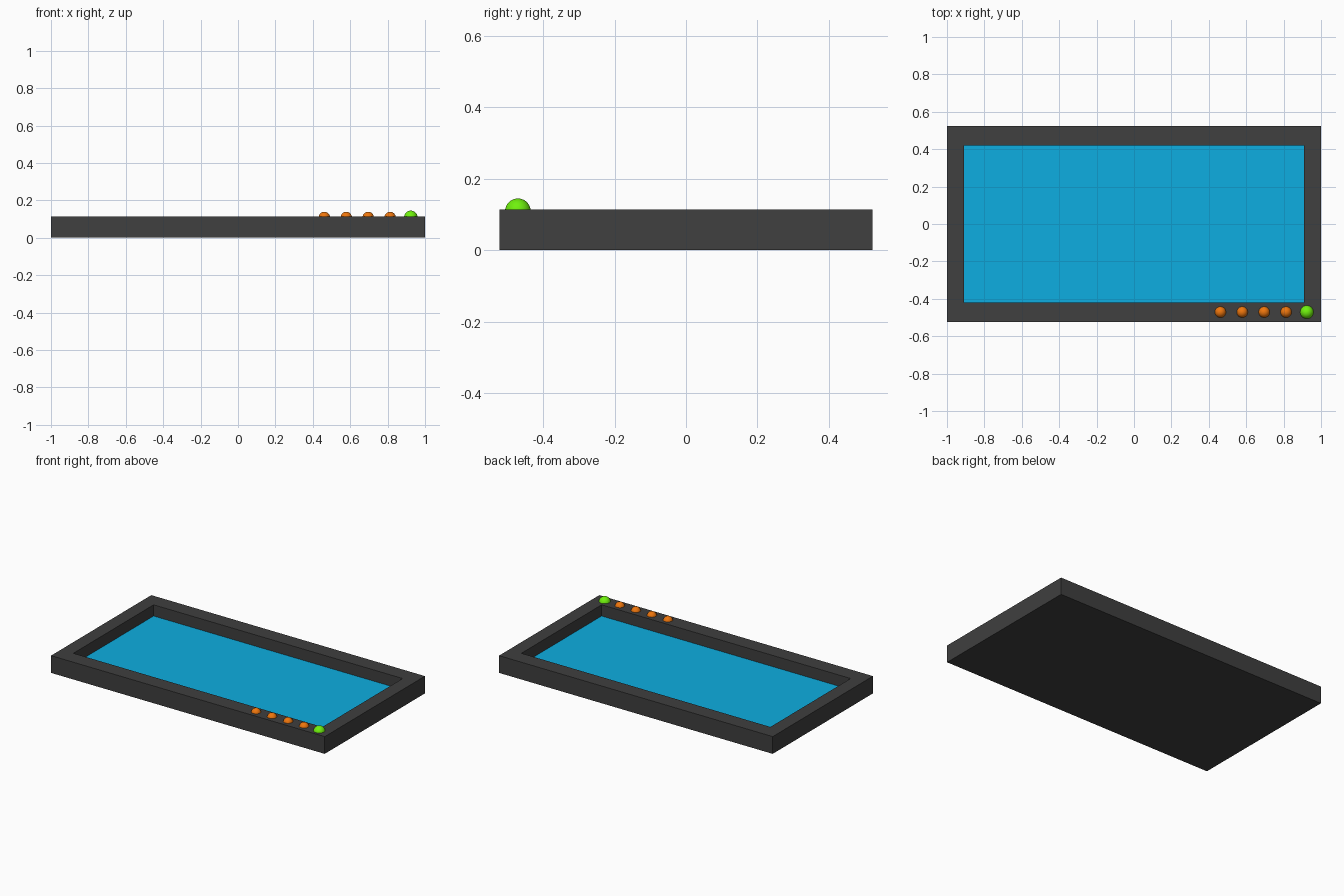
import bpy, bmesh, math
from mathutils import Matrix

if "Cube" in bpy.data.objects:
    bpy.data.objects.remove(bpy.data.objects["Cube"])

HALF_X, HALF_Y, HEIGHT = 1.0, 0.523, 0.114      # outer tray
IN_X, IN_Y, FLOOR = 0.91, 0.419, 0.035          # recess


def material(name, rgb):
    m = bpy.data.materials.new(name)
    m.diffuse_color = (*rgb, 1)
    m.use_nodes = True
    m.node_tree.nodes["Principled BSDF"].inputs["Base Color"].default_value = m.diffuse_color
    return m


dark = material("dark_grey", (0.05, 0.05, 0.05))
cyan = material("cyan", (0.004, 0.42, 0.75))
orange = material("orange", (0.85, 0.18, 0.004))
green = material("green", (0.16, 0.88, 0.004))


def box(name, sx, sy, z0, z1, mat, recess=False):
    bm = bmesh.new()
    bmesh.ops.create_cube(bm, size=1, matrix=Matrix.Translation((0, 0, (z0 + z1) / 2))
                          @ Matrix.Diagonal((2 * sx, 2 * sy, z1 - z0, 1)))
    if recess:
        # inset the top face, then sink it to form the recess
        top = max(bm.faces, key=lambda f: f.calc_center_median().z)
        bmesh.ops.inset_individual(bm, faces=[top], thickness=0.1)
        for v in top.verts:
            v.co.x = math.copysign(IN_X, v.co.x)
            v.co.y = math.copysign(IN_Y, v.co.y)
        floor = bmesh.ops.extrude_discrete_faces(bm, faces=[top])["faces"][0]
        for v in floor.verts:
            v.co.z = FLOOR
    bmesh.ops.recalc_face_normals(bm, faces=bm.faces)
    me = bpy.data.meshes.new(name)
    bm.to_mesh(me)
    bm.free()
    me.materials.append(mat)
    ob = bpy.data.objects.new(name, me)
    bpy.context.collection.objects.link(ob)
    return ob


def button(name, x, r, mat):
    bpy.ops.mesh.primitive_uv_sphere_add(segments=32, ring_count=16, radius=r,
                                         location=(x, -0.471, 0.109))
    ob = bpy.context.object
    ob.name = name
    ob.data.materials.append(mat)
    bpy.ops.object.shade_smooth()


# Tray-shaped housing with a recessed screen panel
box("housing", HALF_X, HALF_Y, 0, HEIGHT, dark, recess=True)
box("screen", IN_X, IN_Y, FLOOR - 0.01, FLOOR + 0.005, cyan)

# Row of control buttons and the larger power button
for i in range(4):
    button(f"control_button_{i + 1}", 0.462 + 0.117 * i, 0.03, orange)
button("power_button", 0.924, 0.036, green)
